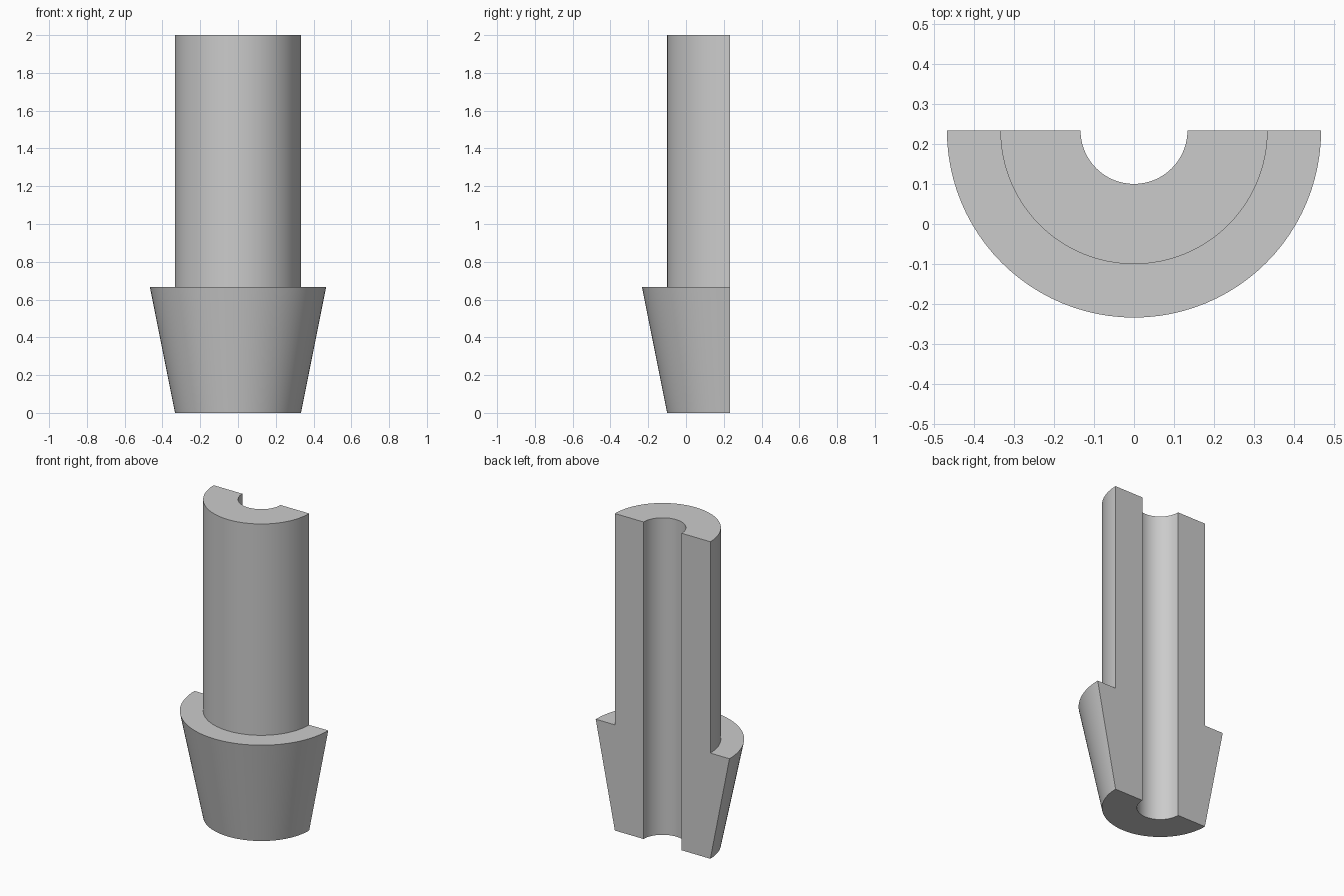
import bpy
import bmesh
import math
from mathutils import Vector

cube = bpy.data.objects.get("Cube")
if cube:
    bpy.data.objects.remove(cube, do_unlink=True)

AXIS_Y = 0.2333   # the cut plane holds the axis of revolution
SEGMENTS = 48
BORE, STEM, COLLAR = 0.1333, 0.3333, 0.4667
SHOULDER, TOP = 0.6667, 2.0

# Plain grey material
grey = bpy.data.materials.new("plain grey")
grey.use_nodes = True
color = (0.6, 0.6, 0.6, 1.0)
grey.diffuse_color = color
grey.node_tree.nodes["Principled BSDF"].inputs["Base Color"].default_value = color

# Wall section: bore, tapered collar, shoulder and stem
section = [(BORE, 0), (STEM, 0), (COLLAR, SHOULDER),
           (STEM, SHOULDER), (STEM, TOP), (BORE, TOP)]

bm = bmesh.new()
verts = [bm.verts.new((r, AXIS_Y, z)) for r, z in section]
edges = [bm.edges.new((verts[i - 1], verts[i])) for i in range(len(verts))]

# Sweep half a turn through the front
swept = bmesh.ops.spin(bm, geom=verts + edges, cent=Vector((0, AXIS_Y, 0)),
                       axis=Vector((0, 0, 1)), angle=-math.pi, steps=SEGMENTS)

# Flat cut faces on both sides of the bore
end_edges = [g for g in swept["geom_last"] if isinstance(g, bmesh.types.BMEdge)]
bmesh.ops.contextual_create(bm, geom=edges)
bmesh.ops.contextual_create(bm, geom=end_edges)
bmesh.ops.recalc_face_normals(bm, faces=bm.faces)

mesh = bpy.data.meshes.new("half_sleeve")
bm.to_mesh(mesh)
bm.free()
mesh.materials.append(grey)
sleeve = bpy.data.objects.new("half_sleeve", mesh)
bpy.context.collection.objects.link(sleeve)

# Smooth curved walls, sharp rims
bpy.ops.object.select_all(action="DESELECT")
sleeve.select_set(True)
bpy.context.view_layer.objects.active = sleeve
bpy.ops.object.shade_smooth_by_angle(angle=math.radians(30))
